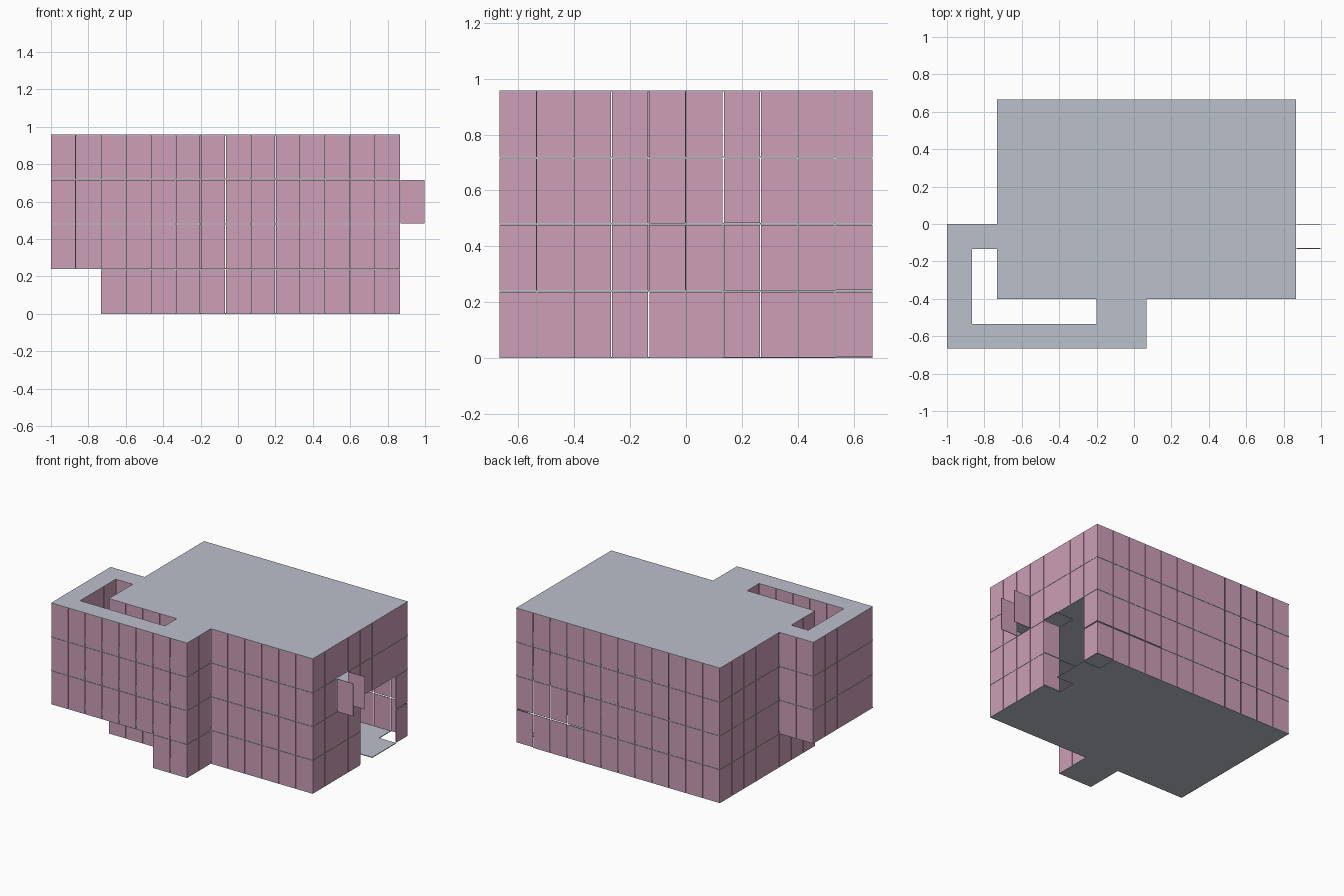
import bpy, bmesh
from mathutils import Matrix, Vector

if "Cube" in bpy.data.objects:
    bpy.data.objects.remove(bpy.data.objects["Cube"])

C = 2 / 15          # grid cell
H = 0.239           # storey height
T = 0.004           # panel thickness
S = 0.005           # slab thickness
GAP = 0.002         # seam at each panel end


def material(name, col):
    m = bpy.data.materials.new(name)
    m.diffuse_color = (*col, 1)
    m.use_nodes = True
    m.node_tree.nodes["Principled BSDF"].inputs["Base Color"].default_value = m.diffuse_color
    return m


PINK = material("dusty_pink", (0.61, 0.345, 0.47))
GREY = material("pale_grey", (0.50, 0.53, 0.60))


def gx(i):
    return -1 + i * C


def gy(j):
    return -2 / 3 + j * C


def box(bm, lo, hi):
    lo, hi = Vector(lo), Vector(hi)
    m = Matrix.Translation((lo + hi) / 2) @ Matrix.Diagonal((*(hi - lo), 1))
    bmesh.ops.create_cube(bm, size=1, matrix=m)


def finish(bm, name, mat):
    me = bpy.data.meshes.new(name)
    bm.to_mesh(me)
    bm.free()
    me.materials.append(mat)
    bpy.context.collection.objects.link(bpy.data.objects.new(name, me))


def rect(i0, i1, j0, j1):
    return {(i, j) for i in range(i0, i1) for j in range(j0, j1)}


# Footprints: main hall and front bay on all storeys, corridor loop above ground
ground = rect(2, 14, 2, 10) | rect(6, 8, 0, 2)
upper = ground | rect(0, 6, 0, 1) | rect(0, 1, 0, 5) | rect(1, 2, 4, 5)
storeys = [ground, upper, upper, upper]

# Floor cells left out around the tall side opening
missing = [{(13, 6), (13, 9)}, rect(10, 14, 6, 10), {(13, 6)}, set()]


def open_panel(f, i, j, d):
    """Side openings on the right wall."""
    if d != (1, 0) or i != 13:
        return False
    return (f < 2 and 6 <= j < 9) or (f == 2 and j == 4)


def panel(bm, f, i, j, d):
    """Wall panel on side d of cell (i, j), set just inside the cell."""
    z0, z1 = f * H + S, (f + 1) * H - 0.002
    x0, x1, y0, y1 = gx(i), gx(i + 1), gy(j), gy(j + 1)
    if d[0]:
        a, b = (x1 - T, x1) if d[0] > 0 else (x0, x0 + T)
        box(bm, (a, y0 + GAP, z0), (b, y1 - GAP, z1))
    else:
        a, b = (y1 - T, y1) if d[1] > 0 else (y0, y0 + T)
        box(bm, (x0 + GAP, a, z0), (x1 - GAP, b, z1))


SIDES = [(1, 0), (-1, 0), (0, 1), (0, -1)]
for f, cells in enumerate(storeys):
    # Outer wall panels
    bm = bmesh.new()
    for i, j in sorted(cells):
        for d in SIDES:
            if (i + d[0], j + d[1]) not in cells and not open_panel(f, i, j, d):
                panel(bm, f, i, j, d)
    # Return wall beside the tall opening
    if f < 2:
        panel(bm, f, 13, 6, (0, -1))
    # Pair of free-standing panels beyond the right wall
    if f == 2:
        panel(bm, f, 14, 4, (0, 1))
        panel(bm, f, 14, 4, (0, -1))
    finish(bm, f"wall_panels_{f + 1}", PINK)

    # Floor tiles
    bm = bmesh.new()
    for i, j in sorted(cells - missing[f]):
        box(bm, (gx(i), gy(j), f * H), (gx(i + 1), gy(j + 1), f * H + S))
    finish(bm, f"floor_tiles_{f + 1}", GREY)

# Roof tiles
bm = bmesh.new()
for i, j in sorted(upper):
    box(bm, (gx(i), gy(j), 4 * H - 0.002), (gx(i + 1), gy(j + 1), 4 * H + 0.002))
finish(bm, "roof_tiles", GREY)
